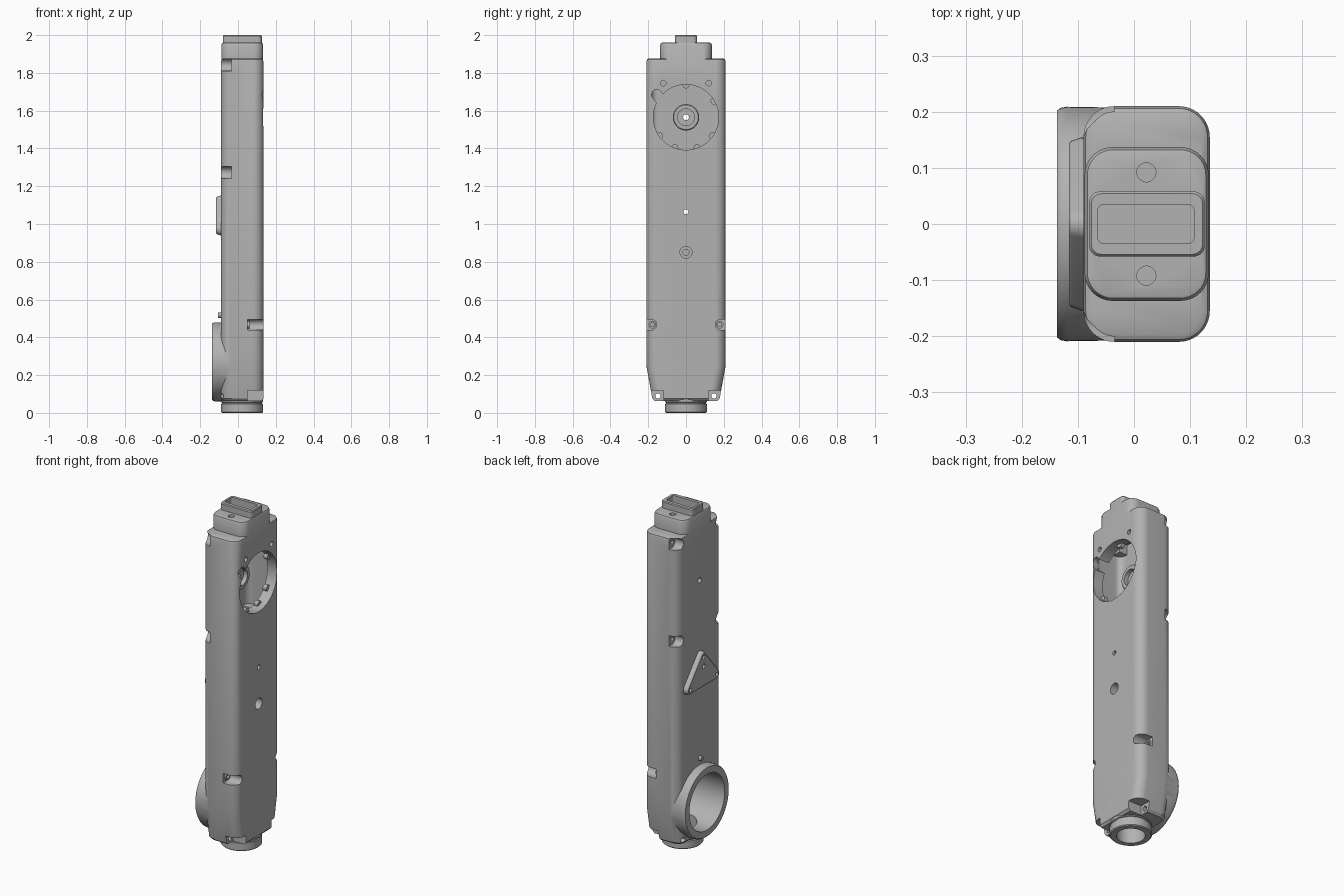
import bpy, bmesh, math

if "Cube" in bpy.data.objects:
    bpy.data.objects.remove(bpy.data.objects["Cube"])

GREY = bpy.data.materials.new("light_grey")
GREY.diffuse_color = (0.45, 0.45, 0.45, 1)
GREY.use_nodes = True
GREY.node_tree.nodes["Principled BSDF"].inputs["Base Color"].default_value = GREY.diffuse_color


def outline(centres, r, n=10):
    """Rounded convex outline around counter-clockwise centres (one centre gives a circle)."""
    if len(centres) == 1:
        (a, b), m = centres[0], 64 if r > 0.06 else 28
        return [(a + r * math.cos(2 * math.pi * i / m), b + r * math.sin(2 * math.pi * i / m)) for i in range(m)]
    pts = []
    for i, c in enumerate(centres):
        p, q = centres[i - 1], centres[(i + 1) % len(centres)]
        a0 = math.atan2(c[1] - p[1], c[0] - p[0]) - math.pi / 2
        a1 = math.atan2(q[1] - c[1], q[0] - c[0]) - math.pi / 2
        sweep = (a1 - a0) % (2 * math.pi)
        for k in range(n + 1):
            a = a0 + sweep * k / n
            pts.append((c[0] + r * math.cos(a), c[1] + r * math.sin(a)))
    return pts


def loft(name, rings):
    """Solid through a stack of rings of 3D points."""
    bm = bmesh.new()
    vs = [[bm.verts.new(p) for p in ring] for ring in rings]
    n = len(vs[0])
    bm.faces.new(vs[0])
    bm.faces.new(vs[-1])
    for a, b in zip(vs, vs[1:]):
        for i in range(n):
            j = (i + 1) % n
            bm.faces.new((a[i], a[j], b[j], b[i]))
    bmesh.ops.recalc_face_normals(bm, faces=bm.faces)
    me = bpy.data.meshes.new(name)
    bm.to_mesh(me)
    bm.free()
    me.materials.append(GREY)
    ob = bpy.data.objects.new(name, me)
    bpy.context.collection.objects.link(ob)
    return ob


def along_x(name, centres, levels):
    return loft(name, [[(x, a, b) for a, b in outline(centres, r)] for x, r in levels])


def along_z(name, centres, levels):
    return loft(name, [[(a, b, z) for a, b in outline(centres, r)] for z, r in levels])


def rect_stack(name, levels):
    """Rounded rectangles: (z, x0, x1, half width in y, corner radius)."""
    rings = []
    for z, x0, x1, h, r in levels:
        c = [(x0 + r, r - h), (x1 - r, r - h), (x1 - r, h - r), (x0 + r, h - r)]
        rings.append([(a, b, z) for a, b in outline(c, r)])
    return loft(name, rings)


def box(name, x0, x1, y0, y1, z0, z1):
    return loft(name, [[(x, y0, z0), (x, y1, z0), (x, y1, z1), (x, y0, z1)] for x in (x0, x1)])


def combine(target, other, op):
    m = target.modifiers.new("cut", 'BOOLEAN')
    m.operation, m.object, m.solver = op, other, 'EXACT'
    bpy.context.view_layer.objects.active = target
    bpy.ops.object.modifier_apply(modifier=m.name)
    bpy.data.objects.remove(other, do_unlink=True)


def add(o):
    combine(body, o, 'UNION')


def cut(o):
    combine(body, o, 'DIFFERENCE')


# Main housing, tapered at the foot
body = rect_stack("arm_housing", [
    (0.062, -0.078, 0.123, 0.165, 0.045), (0.075, -0.09, 0.135, 0.178, 0.055),
    (0.25, -0.09, 0.135, 0.21, 0.055), (1.86, -0.09, 0.135, 0.21, 0.055),
    (1.872, -0.086, 0.131, 0.206, 0.051), (1.877, -0.077, 0.122, 0.197, 0.045)])

# Hollow upper interior
cut(rect_stack("cavity", [(0.54, -0.065, 0.11, 0.185, 0.035), (1.85, -0.065, 0.11, 0.185, 0.035)]))

# Neck and rectangular collar
add(rect_stack("neck", [(1.855, -0.088, 0.133, 0.137, 0.05), (1.948, -0.088, 0.133, 0.137, 0.05),
                        (1.958, -0.083, 0.128, 0.132, 0.045), (1.96, -0.078, 0.123, 0.127, 0.042)]))
add(rect_stack("collar", [(1.94, -0.08, 0.126, 0.058, 0.02), (1.995, -0.08, 0.126, 0.058, 0.02),
                          (2.0, -0.076, 0.122, 0.054, 0.018)]))
cut(rect_stack("collar_pocket", [(1.89, -0.065, 0.107, 0.035, 0.012), (2.05, -0.065, 0.107, 0.035, 0.012)]))
for s in (-1, 1):
    cut(along_z("neck_screw_hole", [(0.022, s * 0.092)], [(1.91, 0.017), (2.0, 0.017)]))

# Side ring, bottom pipe and their bores
add(along_x("side_ring", [(0, 0.27)], [(-0.137, 0.202), (-0.131, 0.207), (-0.12, 0.209), (0.0, 0.207)]))
add(along_z("bottom_pipe", [(0.022, 0)], [(0.0, 0.106), (0.005, 0.111), (0.047, 0.111),
                                         (0.05, 0.106), (0.055, 0.106), (0.058, 0.111), (0.1, 0.111)]))
cut(along_x("ring_bore", [(0, 0.27)], [(-0.2, 0.165), (0.105, 0.165)]))
cut(along_z("pipe_bore", [(0.022, 0)], [(-0.05, 0.076), (0.15, 0.076)]))

# Triangular mounting plate with three screw holes
tri = [(-0.122, 0.972), (0.122, 0.972), (0, 1.118)]
add(along_x("triangle_plate", tri, [(-0.08, 0.032), (-0.095, 0.032), (-0.112, 0.026), (-0.116, 0.021)]))
for c in tri:
    cut(along_x("plate_screw_hole", [c], [(-0.2, 0.011), (-0.095, 0.011)]))

# Small locating nub above the ring
add(along_x("nub", [(0, 0.517)], [(-0.106, 0.014), (-0.08, 0.014)]))

# Large round opening with sleeve, inner boss and notched edge
add(along_x("opening_sleeve", [(0, 1.565)], [(0.07, 0.181), (0.12, 0.181)]))
cut(along_x("opening", [(0, 1.565)], [(0.0, 0.173), (0.2, 0.173)]))
cut(along_x("opening_notch", [(-0.155, 1.685), (-0.13, 1.65)][::-1], [(0.05, 0.027), (0.2, 0.027)]))
for deg in (-110, -70, -35, 30, 90, -145):
    a = math.radians(deg)
    add(along_x("opening_tab", [(0.171 * math.cos(a), 1.565 + 0.171 * math.sin(a))],
                [(0.075, 0.018), (0.1, 0.018)]))
add(along_x("inner_boss", [(0, 1.565)], [(-0.08, 0.07), (0.025, 0.07), (0.03, 0.065)]))
cut(along_x("boss_recess", [(0, 1.565)], [(0.005, 0.045), (0.1, 0.045)]))
cut(along_x("boss_hole", [(0, 1.565)], [(-0.2, 0.015), (0.1, 0.015)]))

# Through hole and counterbored hole on the broad face
add(along_x("hole_post", [(0, 1.065)], [(-0.08, 0.028), (0.12, 0.028)]))
cut(along_x("through_hole", [(0, 1.065)], [(-0.2, 0.013), (0.2, 0.013)]))
add(along_x("counterbore_post", [(0, 0.85)], [(-0.08, 0.045), (0.12, 0.045)]))
cut(along_x("counterbore", [(0, 0.85)], [(0.07, 0.032), (0.2, 0.032)]))
cut(along_x("counterbore_core", [(0, 0.85)], [(-0.03, 0.016), (0.1, 0.016)]))

for s in (-1, 1):
    # Holes above the large opening
    cut(along_x("upper_hole", [(s * 0.12, 1.745)], [(0.08, 0.014), (0.2, 0.014)]))
    # Screw notches on the rear long edges
    for z in (1.272, 1.843):
        add(box("notch_wall", -0.075, -0.015, *sorted((s * 0.135, s * 0.19)), z - 0.05, min(z + 0.05, 1.86)))
        slot = [(s * 0.183, z), (s * 0.25, z)]
        cut(along_x("rear_notch", slot, [(-0.2, 0.032), (-0.035, 0.032)]))
        cut(along_x("notch_screw_hole", [(s * 0.178, z)], [(-0.05, 0.011), (-0.02, 0.011)]))
    # Screw notches on the lower front edges
    slot = [(s * 0.183, 0.467), (s * 0.25, 0.467)]
    cut(along_x("front_notch", slot, [(0.05, 0.028), (0.2, 0.028)]))
    add(along_x("notch_screw_seat", [(s * 0.178, 0.467)], [(0.03, 0.02), (0.06, 0.02)]))
    cut(along_x("notch_screw_hole", [(s * 0.178, 0.467)], [(0.0, 0.011), (0.1, 0.011)]))
    # Bottom screw lugs
    cut(box("lug_notch", 0.05, 0.2, *sorted((s * 0.118, s * 0.25)), 0.03, 0.118))
    cut(along_x("lug_hole", [(s * 0.148, 0.09)], [(-0.2, 0.014), (0.2, 0.014)]))

# Smooth curved areas, keep hard edges
bpy.ops.object.select_all(action='DESELECT')
body.select_set(True)
bpy.context.view_layer.objects.active = body
bpy.ops.object.shade_smooth_by_angle(angle=math.radians(30))
